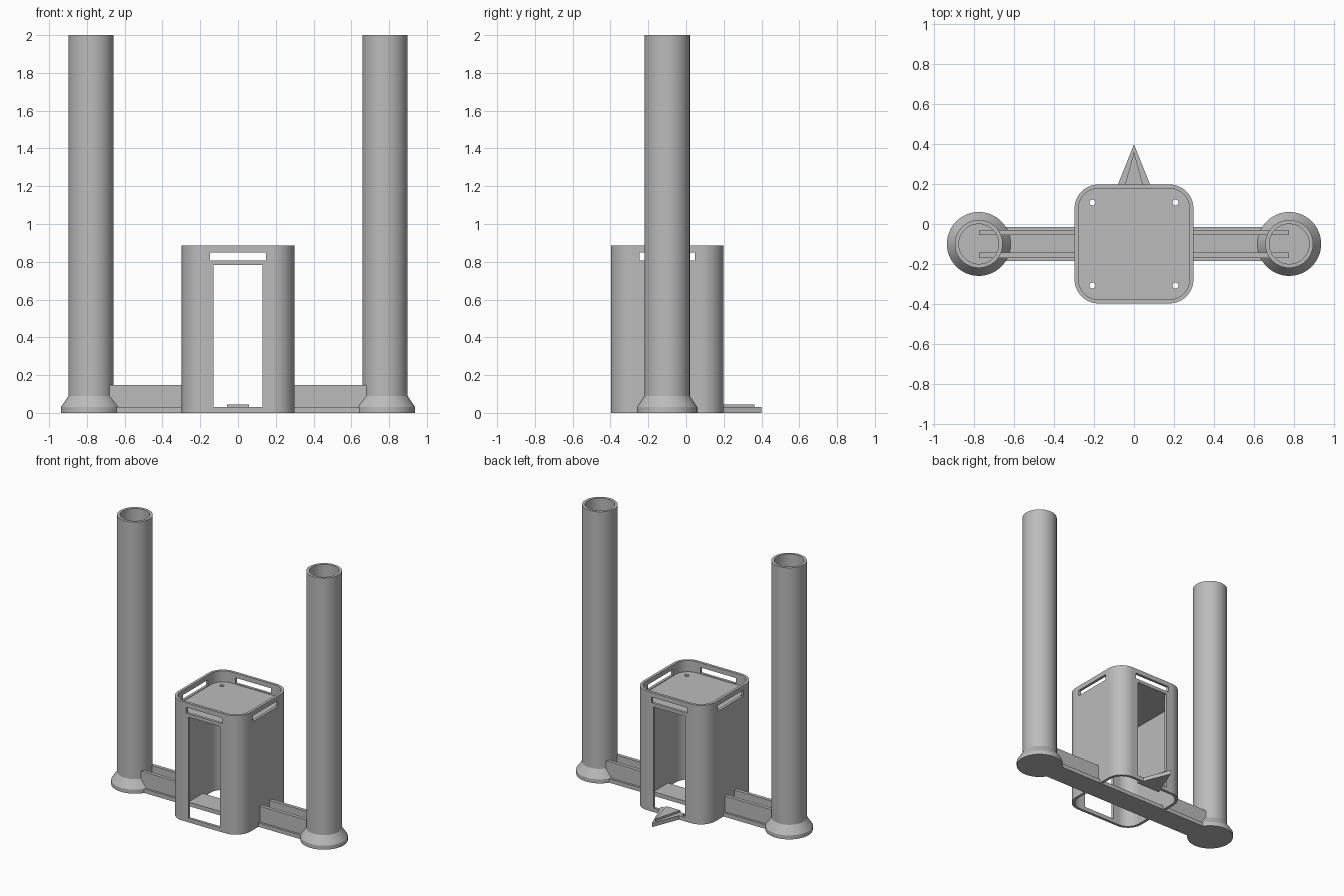
import bpy, bmesh, math
from mathutils import Matrix, Vector

if "Cube" in bpy.data.objects:
    bpy.data.objects.remove(bpy.data.objects["Cube"], do_unlink=True)

grey = bpy.data.materials.new("plain_grey")
grey.use_nodes = True
COLOUR = (0.5, 0.5, 0.5, 1)
grey.diffuse_color = COLOUR
grey.node_tree.nodes["Principled BSDF"].inputs["Base Color"].default_value = COLOUR

CY = -0.1        # depth of the common centre line
POLE_X = 0.778


def add_object(name, bm):
    bmesh.ops.recalc_face_normals(bm, faces=bm.faces)
    mesh = bpy.data.meshes.new(name)
    bm.to_mesh(mesh)
    bm.free()
    mesh.materials.append(grey)
    obj = bpy.data.objects.new(name, mesh)
    bpy.context.collection.objects.link(obj)
    return obj


def prism(name, outline, z0, z1):
    bm = bmesh.new()
    face = bm.faces.new([bm.verts.new((x, y, z0)) for x, y in outline])
    top = bmesh.ops.extrude_face_region(bm, geom=[face])["geom"]
    verts = [g for g in top if isinstance(g, bmesh.types.BMVert)]
    bmesh.ops.translate(bm, verts=verts, vec=(0, 0, z1 - z0))
    return add_object(name, bm)


def box(name, x0, x1, y0, y1, z0, z1):
    return prism(name, [(x0, y0), (x1, y0), (x1, y1), (x0, y1)], z0, z1)


def rounded_square(half, radius, steps=14):
    points = []
    for corner, (sx, sy) in enumerate([(1, 1), (-1, 1), (-1, -1), (1, -1)]):
        for i in range(steps + 1):
            a = math.pi / 2 * (corner + i / steps)
            points.append((sx * (half - radius) + radius * math.cos(a),
                           CY + sy * (half - radius) + radius * math.sin(a)))
    return points


def circle(cx, cy, r, n=24):
    return [(cx + r * math.cos(math.tau * i / n), cy + r * math.sin(math.tau * i / n))
            for i in range(n)]


def lathe(name, profile, x, y, steps=64):
    bm = bmesh.new()
    verts = [bm.verts.new((r, 0, z)) for r, z in profile]
    edges = [bm.edges.new(pair) for pair in zip(verts, verts[1:])]
    bmesh.ops.spin(bm, geom=verts + edges, cent=(0, 0, 0), axis=(0, 0, 1),
                   angle=math.tau, steps=steps)
    bmesh.ops.remove_doubles(bm, verts=bm.verts, dist=1e-5)
    bmesh.ops.translate(bm, verts=bm.verts, vec=(x, y, 0))
    obj = add_object(name, bm)
    bpy.ops.object.select_all(action="DESELECT")
    obj.select_set(True)
    bpy.context.view_layer.objects.active = obj
    bpy.ops.object.shade_smooth_by_angle(angle=math.radians(25))
    return obj


def cut(obj, cutters):
    for cutter in cutters:
        cutter.hide_render = True
        mod = obj.modifiers.new("cut", "BOOLEAN")
        mod.operation = "DIFFERENCE"
        mod.solver = "EXACT"
        mod.object = cutter
    graph = bpy.context.evaluated_depsgraph_get()
    result = bpy.data.meshes.new_from_object(obj.evaluated_get(graph))
    obj.modifiers.clear()
    obj.data = result
    for cutter in cutters:
        bpy.data.objects.remove(cutter, do_unlink=True)


# Hollow tower with a recessed lid, two doorways, four slots and screw holes
tower = prism("tower", rounded_square(0.298, 0.12), 0, 0.885)
inner = rounded_square(0.278, 0.10)
cutters = [
    prism("cavity_cutter", inner, -0.1, 0.785),
    prism("recess_cutter", inner, 0.802, 1.0),
    box("door_cutter", -0.13, 0.13, -0.6, 0.4, 0.03, 0.782),
    box("slot_cutter_y", -0.147, 0.147, -0.6, 0.4, 0.807, 0.85),
    box("slot_cutter_x", -0.5, 0.5, CY - 0.147, CY + 0.147, 0.807, 0.85),
]
for sx in (-1, 1):
    for sy in (-1, 1):
        cutters.append(prism("screw_cutter", circle(0.208 * sx, CY + 0.208 * sy, 0.015),
                             0.7, 0.804))
cut(tower, cutters)

# Flat cross bar joining the two poles
box("cross_bar", -POLE_X, POLE_X, CY - 0.085, CY + 0.085, 0, 0.03)

# Hollow poles with flared feet, and the paired rails leading to them
pole_profile = [(0, 0), (0.16, 0), (0.16, 0.03), (0.12, 0.09), (0.12, 2),
                (0.10, 2), (0.10, 0.03), (0, 0.03)]
for side, s in (("left", 1), ("right", -1)):
    lathe(side + "_pole", pole_profile, s * POLE_X, CY)
    x0, x1 = sorted((s * 0.285, s * POLE_X))
    for place, t in (("front", -1), ("back", 1)):
        y0, y1 = sorted((CY + t * 0.044, CY + t * 0.07))
        box(f"{side}_{place}_rail", x0, x1, y0, y1, 0.03, 0.147)

# Pointer at the back with a raised inner wedge
prism("pointer_base", [(-0.1, 0.15), (0.1, 0.15), (0, 0.4)], 0, 0.03)
prism("pointer_ridge", [(-0.058, 0.15), (0.058, 0.15), (0, 0.362)], 0.03, 0.045)
